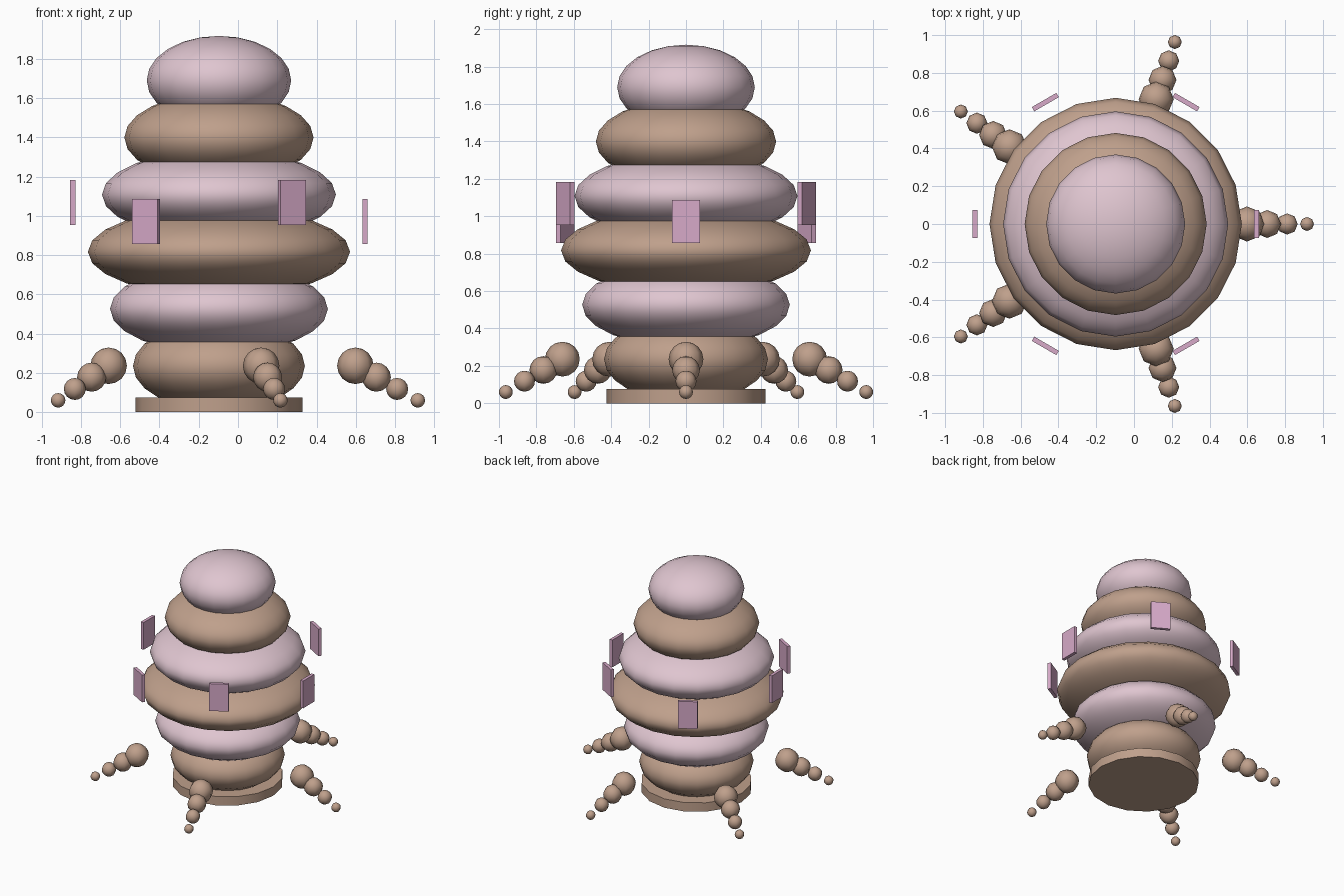
import bpy
import math

default = bpy.data.objects.get("Cube")
if default:
    bpy.data.objects.remove(default, do_unlink=True)

CX = -0.097  # axis of the body


def material(name, rgb):
    m = bpy.data.materials.new(name)
    m.use_nodes = True
    m.diffuse_color = (*rgb, 1)
    m.node_tree.nodes["Principled BSDF"].inputs["Base Color"].default_value = (*rgb, 1)
    return m


tan = material("warm tan", (0.52, 0.35, 0.26))
blush = material("pale blush", (0.74, 0.56, 0.63))
mauve = material("mauve pink", (0.68, 0.40, 0.58))


def finish(name, mat, smooth=True):
    obj = bpy.context.object
    obj.name = name
    obj.data.materials.append(mat)
    if smooth:
        bpy.ops.object.shade_smooth_by_angle(angle=math.radians(45))
    return obj


def ball(name, mat, loc, size, segments, rings):
    bpy.ops.mesh.primitive_uv_sphere_add(segments=segments, ring_count=rings, radius=1, location=loc)
    bpy.context.object.scale = size
    return finish(name, mat)


# Foot disc
bpy.ops.mesh.primitive_cylinder_add(vertices=16, radius=0.425, depth=0.075,
                                    location=(CX, 0, 0.0375), rotation=(0, 0, math.pi / 2))
finish("base_disc", tan)

# Stacked flattened body segments, alternating colours
for i, r in enumerate((0.438, 0.555, 0.668, 0.596, 0.482, 0.368)):
    ball(f"body_segment_{i + 1}", blush if i % 2 else tan,
         (CX, 0, 0.235 + 0.291 * i), (r, r, 0.227), 20, 12)

# Five legs of shrinking beads
beads = ((0.695, 0.236, 0.093), (0.802, 0.178, 0.074), (0.908, 0.118, 0.056), (1.013, 0.06, 0.037))
for leg in range(5):
    a = math.tau * leg / 5
    for j, (d, z, r) in enumerate(beads):
        ball(f"leg_{leg + 1}_bead_{j + 1}", tan,
             (CX + d * math.cos(a), d * math.sin(a), z), (r, r, r), 8, 8)

# Six floating plates around the middle, at alternating heights
for k in range(6):
    a = math.tau * k / 6
    bpy.ops.mesh.primitive_cube_add(size=1, rotation=(0, 0, a),
                                    location=(CX + 0.745 * math.cos(a), 0.745 * math.sin(a), 1.068 if k % 2 else 0.972))
    bpy.context.object.scale = (0.026, 0.15, 0.23)
    finish(f"side_plate_{k + 1}", mauve, smooth=False)
